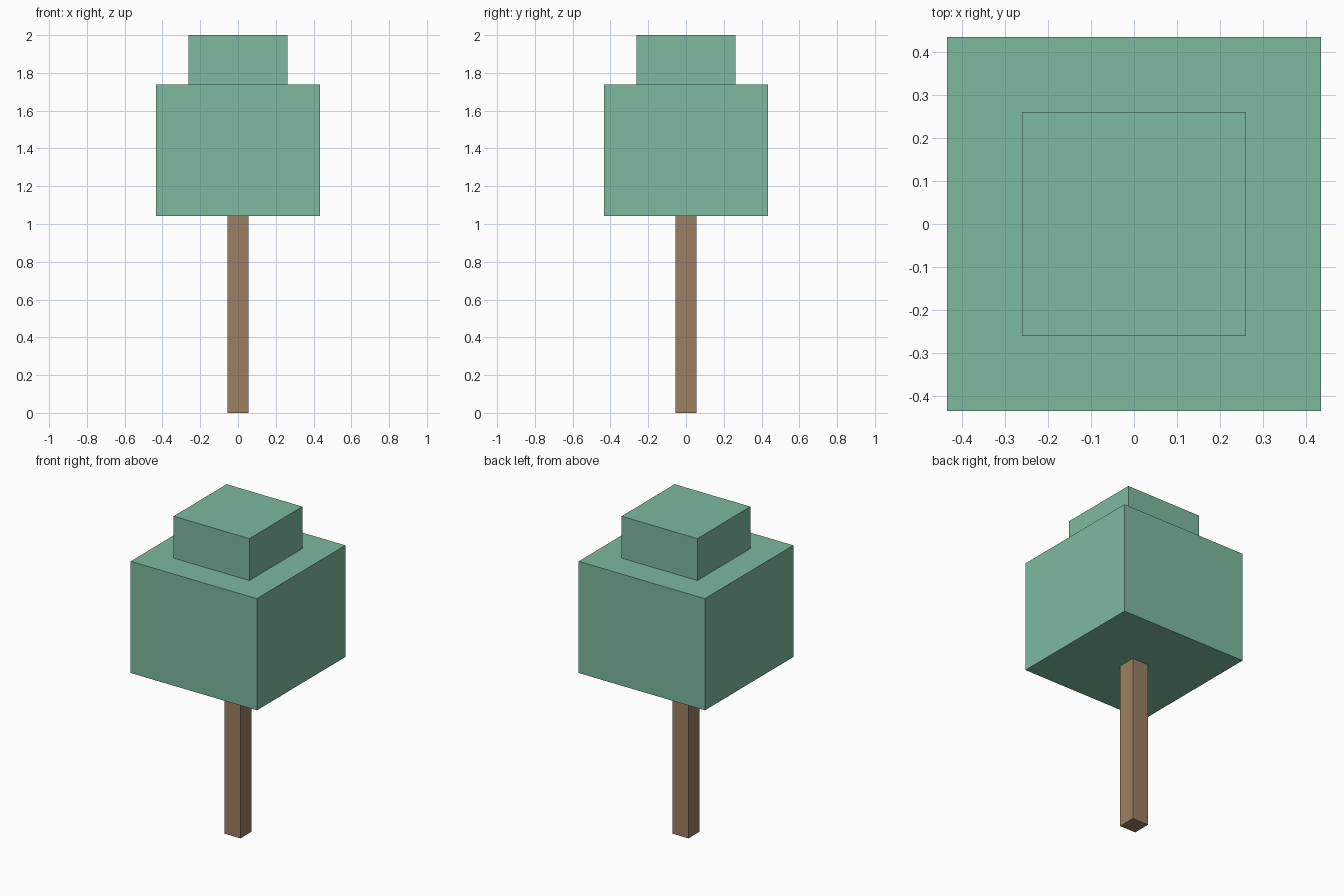
import bpy

if "Cube" in bpy.data.objects:
    bpy.data.objects.remove(bpy.data.objects["Cube"])

U = 2 / 2.3  # one design unit, so the total height is 2


def material(name, rgb):
    mat = bpy.data.materials.new(name)
    mat.diffuse_color = (*rgb, 1)
    mat.use_nodes = True
    mat.node_tree.nodes["Principled BSDF"].inputs["Base Color"].default_value = mat.diffuse_color
    return mat


def box(name, width, bottom, height, mat):
    """Square block centred on the z axis, sitting at the given height."""
    bpy.ops.mesh.primitive_cube_add(size=1, location=(0, 0, (bottom + height / 2) * U))
    ob = bpy.context.object
    ob.name = name
    ob.scale = (width * U, width * U, height * U)
    bpy.ops.object.transform_apply(location=False, rotation=False, scale=True)
    ob.data.materials.append(mat)
    return ob


bark = material("bark", (0.33, 0.215, 0.122))
leaves = material("leaves", (0.205, 0.49, 0.337))

# Trunk and the two stacked foliage blocks
box("trunk", 0.128, 0.0, 1.2, bark)
box("lower_foliage", 1.0, 1.2, 0.8, leaves)
box("upper_foliage", 0.6, 2.0, 0.3, leaves)
